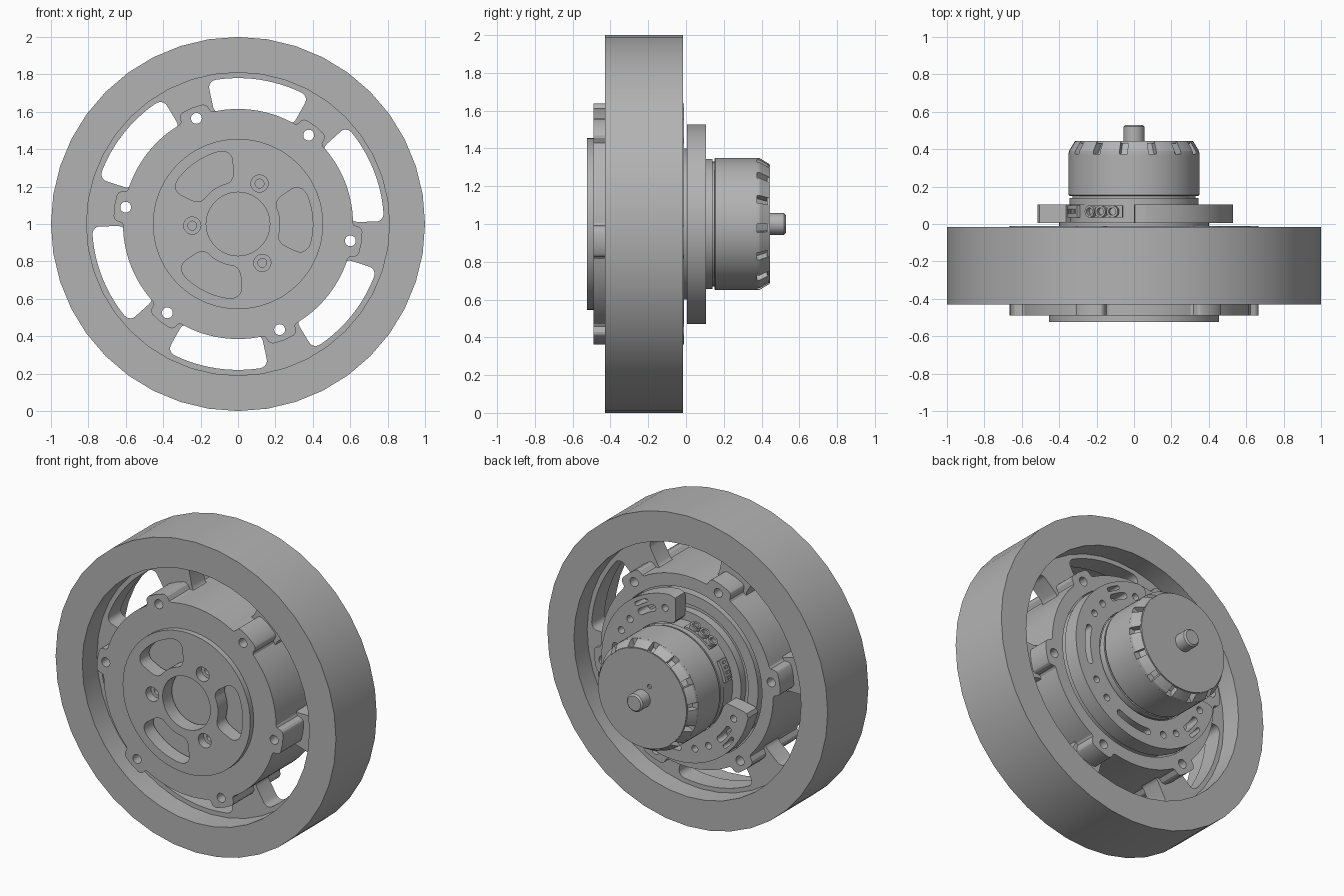
import bpy, bmesh, math
from math import radians, sin, cos, tau
from mathutils import Matrix, Vector

old = bpy.data.objects.get("Cube")
if old:
    bpy.data.objects.remove(old, do_unlink=True)

grey = bpy.data.materials.new("satin grey")
grey.use_nodes = True
COLOUR = (0.45, 0.45, 0.45, 1)
grey.diffuse_color = COLOUR
grey.node_tree.nodes["Principled BSDF"].inputs["Base Color"].default_value = COLOUR

EARS = [51.5 + 60 * k for k in range(6)]


def polar(r, deg):
    return (r * cos(radians(deg)), r * sin(radians(deg)))


def circle(r, n=72, at=(0, 0)):
    return [(at[0] + r * cos(tau * i / n), at[1] + r * sin(tau * i / n)) for i in range(n)]


def sector(r0, r1, mid, half, corner):
    """Ring sector with rounded corners."""
    rm = (r0 + r1) / 2
    w, h = radians(half) * rm - corner, (r1 - r0) / 2 - corner
    flat = []
    for q, (sx, sy) in enumerate([(1, 1), (-1, 1), (-1, -1), (1, -1)]):
        for i in range(6):
            a = radians(90 * q + 18 * i)
            flat.append((sx * w + corner * cos(a), sy * h + corner * sin(a)))
        if q in (0, 2):
            for i in range(1, 12):
                flat.append((sx * w * (1 - i / 6), sy * (h + corner)))
    return [polar(rm + v, mid + math.degrees(u / rm)) for u, v in flat]


def finish(ob):
    """Weld, fix normals, colour and shade."""
    bm = bmesh.new()
    bm.from_mesh(ob.data)
    bmesh.ops.remove_doubles(bm, verts=bm.verts, dist=1e-5)
    bmesh.ops.recalc_face_normals(bm, faces=bm.faces)
    bm.to_mesh(ob.data)
    bm.free()
    ob.data.materials.clear()
    ob.data.materials.append(grey)
    bpy.ops.object.select_all(action='DESELECT')
    ob.select_set(True)
    bpy.context.view_layer.objects.active = ob
    bpy.ops.object.shade_smooth_by_angle(angle=radians(25))
    return ob


def plate(name, loops, y0, y1):
    """Outline with holes, extruded along the axle from y0 to y1."""
    cu = bpy.data.curves.new(name, 'CURVE')
    cu.dimensions, cu.fill_mode, cu.extrude = '2D', 'BOTH', (y1 - y0) / 2
    for pts in loops:
        sp = cu.splines.new('POLY')
        sp.points.add(len(pts) - 1)
        for p, (u, v) in zip(sp.points, pts):
            p.co = (u, v, 0, 1)
        sp.use_cyclic_u = True
    ob = bpy.data.objects.new(name, cu)
    bpy.context.collection.objects.link(ob)
    bpy.ops.object.select_all(action='DESELECT')
    ob.select_set(True)
    bpy.context.view_layer.objects.active = ob
    bpy.ops.object.convert(target='MESH')
    ob = bpy.context.view_layer.objects.active
    ob.data.transform(Matrix.Translation((0, (y0 + y1) / 2, 1)) @ Matrix.Rotation(radians(90), 4, 'X'))
    return finish(ob)


def lathe(name, profile, start=0, sweep=360, n=72):
    """Closed (radius, y) profile swept round the axle."""
    bm = bmesh.new()
    rings = []
    full = sweep == 360
    for i in range(n if full else n + 1):
        row = []
        for r, y in profile:
            u, v = polar(r, start + sweep * i / n)
            row.append(bm.verts.new((u, y, 1 + v)))
        rings.append(row)
    m = len(profile)
    for i in range(n):
        a, b = rings[i], rings[(i + 1) % len(rings)]
        for j in range(m):
            k = (j + 1) % m
            if profile[j][0] or profile[k][0]:
                bm.faces.new((a[j], a[k], b[k], b[j]))
    if not full:
        bm.faces.new(rings[0])
        bm.faces.new(rings[-1][::-1])
    me = bpy.data.meshes.new(name)
    bm.to_mesh(me)
    bm.free()
    ob = bpy.data.objects.new(name, me)
    bpy.context.collection.objects.link(ob)
    return finish(ob)


def solid(r, y0, y1):
    return [(0, y0), (r, y0), (r, y1), (0, y1)]


# Tyre
lathe("tyre", [(0.81, -0.43), (1, -0.43), (1, -0.015), (0.81, -0.015)], n=40)

# Web with six windows
ear_holes = [circle(0.029, 20, polar(0.607, a)) for a in EARS]
windows = [sector(0.6, 0.78, a + 30, 20.5, 0.04) for a in EARS]
plate("spoke_web", [circle(0.815), circle(0.57)] + windows + ear_holes, -0.28, -0.15)

# Hub drum with bolt ears
hub = []
for a in EARS:
    hub += [polar(r, a + d) for d, r in
            ((-9, 0.615), (-7.8, 0.622), (-7, 0.65), (-6.2, 0.66), (-5, 0.666), (0, 0.668),
             (5, 0.666), (6.2, 0.66), (7, 0.65), (7.8, 0.622))]
    hub += [polar(0.615, a + d) for d in range(9, 51, 3)]
plate("hub_front", [hub, circle(0.44)] + ear_holes, -0.49, -0.1)
plate("hub_rear", [hub, circle(0.535)] + ear_holes, -0.1, -0.01)
lathe("rotor_ring", [(0.43, -0.11), (0.5, -0.11), (0.5, -0.02), (0.43, -0.02)])
lathe("rotor_core", solid(0.45, -0.42, -0.04))
lathe("bearing_spacer", solid(0.4, -0.05, 0.01))

# Front cover with kidney slots and screw wells
slots = [sector(0.225, 0.4, a, 29, 0.055) for a in (4, 124, 244)]
wells = [circle(0.046, 28, polar(0.245, a)) for a in (62, 182, 302)]
plate("front_cover", [circle(0.455), circle(0.17)] + slots + wells, -0.525, -0.43)
for a in (62, 182, 302):
    spot = polar(0.245, a)
    plate("cover_screw", [circle(0.046, 28, spot), circle(0.024, 16, spot)], -0.47, -0.42)

# Open mounting plate with arc slots and holes
START, END = 190, 450
outer = [polar(0.53, a) for a in range(START + 3, END - 2, 3)]
inner = [polar(0.35, a) for a in range(END - 3, START + 2, -3)]
ends = [[polar(0.515, END - 0.5), polar(0.49, END), polar(0.37, END)],
        [polar(0.37, START), polar(0.49, START), polar(0.515, START + 0.5)]]
holes = [sector(0.42, 0.46, a, h, 0.019) for a, h in ((358, 17), (282, 17), (422, 9), (218, 9))]
holes += [sector(0.48, 0.505, a, 6, 0.012) for a in (420, 220)]
holes += [circle(0.022, 20, polar(0.44, a)) for a in (200, 238, 252, 312, 328, 388, 402, 440)]
plate("mount_plate", [outer + ends[0] + inner + ends[1]] + holes, 0.005, 0.105)

# Motor base, can and cap
lathe("motor_base", [(0, 0), (0.34, 0), (0.34, 0.105), (0.345, 0.105), (0.345, 0.14),
                     (0.33, 0.14), (0.33, 0.16), (0, 0.16)])
lathe("motor_can", [(0, 0.15), (0.345, 0.15), (0.35, 0.156), (0.35, 0.375), (0.31, 0.375),
                    (0.275, 0.432), (0, 0.432)])
for k in range(14):
    lathe("cap_rib", [(0.27, 0.37), (0.35, 0.37), (0.348, 0.39), (0.318, 0.44), (0.27, 0.44)],
          360 / 14 * k, 18.5, 6)
plate("motor_cap", [circle(0.315), circle(0.014, 14, (-0.05, 0.09))], 0.43, 0.445)
lathe("shaft", [(0, 0.43), (0.057, 0.43), (0.057, 0.52), (0.047, 0.53), (0, 0.53)], n=32)


# Sockets on the exposed side of the base
def radial(name, angle, y, make, depth, r):
    bm = bmesh.new()
    make(bm)
    me = bpy.data.meshes.new(name)
    out = Vector((cos(radians(angle)), 0, sin(radians(angle))))
    turn = out.to_track_quat('Z', 'Y').to_matrix().to_4x4()
    place = Matrix.Translation(Vector((0, y, 1)) + out * r)
    bm.transform(place @ turn @ Matrix.Diagonal((1, 1, depth, 1)))
    bm.to_mesh(me)
    bm.free()
    ob = bpy.data.objects.new(name, me)
    bpy.context.collection.objects.link(ob)
    finish(ob)


def tube(bm):
    rings = [[bm.verts.new((r * cos(tau * i / 20), r * sin(tau * i / 20), z)) for i in range(20)]
             for r, z in ((0.032, -0.5), (0.032, 0.5), (0.02, 0.5), (0.02, -0.5))]
    for a, b in zip(rings, rings[1:] + rings[:1]):
        for i in range(20):
            j = (i + 1) % 20
            bm.faces.new((a[i], a[j], b[j], b[i]))


lathe("socket_housing", [(0.32, 0.035), (0.355, 0.035), (0.355, 0.1), (0.32, 0.1)], 100, 34, 12)
for angle in (108, 118.5, 129):
    radial("power_socket", angle, 0.067, tube, 0.05, 0.355)
lathe("signal_socket", [(0.32, 0.035), (0.36, 0.035), (0.36, 0.1), (0.32, 0.1)], 148, 22, 6)
for k in range(4):
    lathe("signal_pin", [(0.35, 0.055), (0.368, 0.055), (0.368, 0.08), (0.35, 0.08)], 150 + 5 * k, 2.5, 2)
